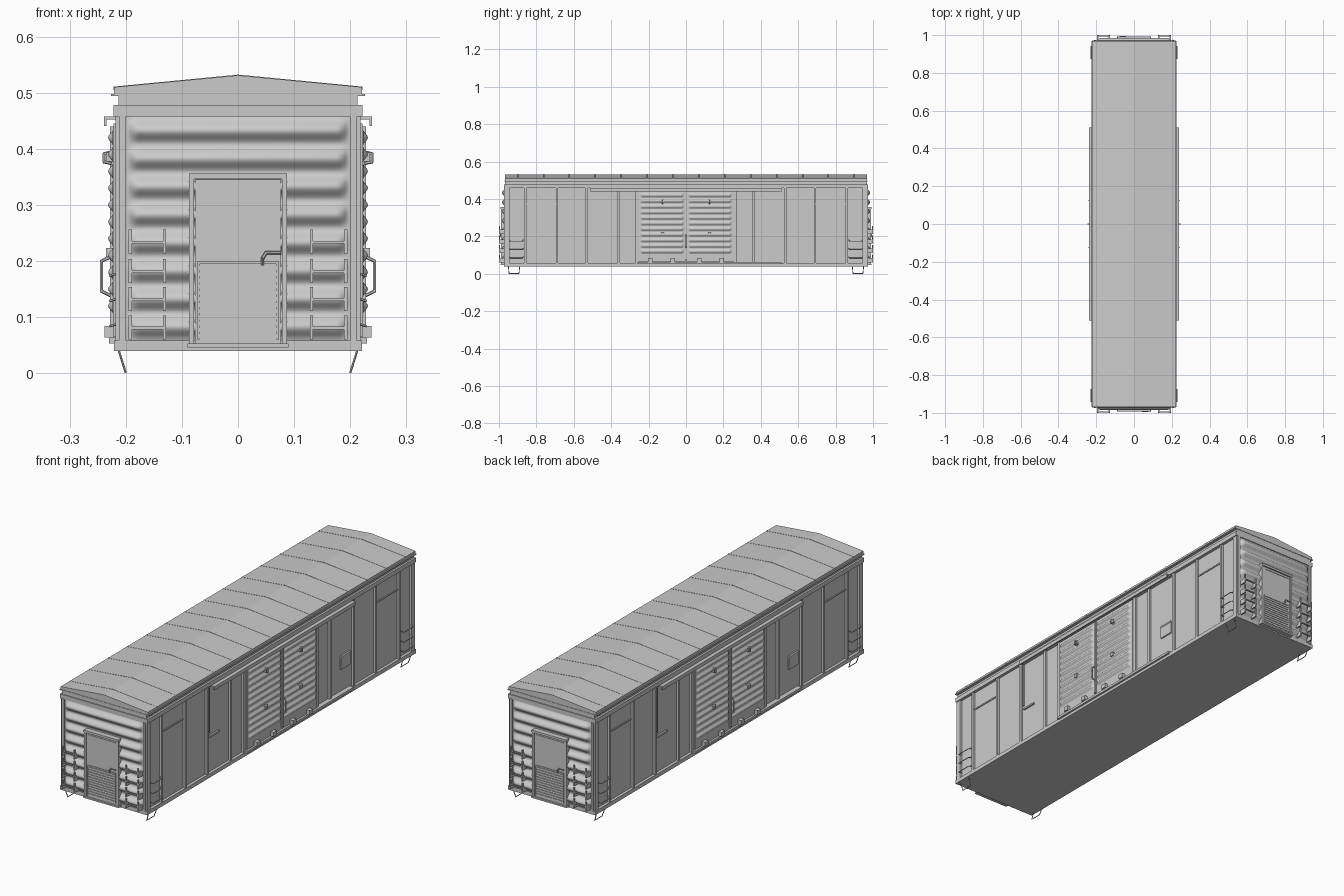
import bpy, bmesh, math
from mathutils import Matrix, Vector

if "Cube" in bpy.data.objects:
    bpy.data.objects.remove(bpy.data.objects["Cube"])

half = []  # parts repeated by a half turn about z


def finish(name, bm, twin, smooth=False):
    me = bpy.data.meshes.new(name)
    bm.to_mesh(me)
    bm.free()
    for p in me.polygons:
        p.use_smooth = smooth
    ob = bpy.data.objects.new(name, me)
    bpy.context.collection.objects.link(ob)
    if twin:
        half.append(ob)
    return ob


def boxes(name, items, twin=True):
    """Each item is (x0, x1, y0, y1, z0, z1)."""
    bm = bmesh.new()
    for x0, x1, y0, y1, z0, z1 in items:
        m = (Matrix.Translation(((x0 + x1) / 2, (y0 + y1) / 2, (z0 + z1) / 2))
             @ Matrix.Diagonal((x1 - x0, y1 - y0, z1 - z0, 1)))
        bmesh.ops.create_cube(bm, size=1, matrix=m)
    return finish(name, bm, twin)


def gable(name, w, z_low, z_eave, z_ridge, spans):
    bm = bmesh.new()
    for y0, y1 in spans:
        prof = [(-w, z_low), (w, z_low), (w, z_eave), (0, z_ridge), (-w, z_eave)]
        f = bm.faces.new([bm.verts.new((x, y0, z)) for x, z in prof])
        r = bmesh.ops.extrude_face_region(bm, geom=[f])
        vs = [v for v in r["geom"] if isinstance(v, bmesh.types.BMVert)]
        bmesh.ops.translate(bm, verts=vs, vec=(0, y1 - y0, 0))
    bmesh.ops.recalc_face_normals(bm, faces=bm.faces)
    return finish(name, bm, False)


def corrugated(name, u0, u1, z0, z1, n, depth, margin, taper, place, steps=10):
    """Pressed sheet with n rounded horizontal ribs that fade out at both ends."""
    left = [u0, u0 + margin] + [u0 + margin + taper * k / 4 for k in range(1, 5)]
    us = left + [u0 + u1 - u for u in reversed(left)]
    fade = [0, 0] + [math.sin(k * math.pi / 8) for k in range(1, 5)]
    fade += fade[::-1]
    bm = bmesh.new()
    rows = []
    for j in range(n * steps + 1):
        z = z0 + (z1 - z0) * j / (n * steps)
        d = depth * (0.5 - 0.5 * math.cos(2 * math.pi * j / steps))
        rows.append([bm.verts.new(place(u, z, d * f)) for u, f in zip(us, fade)])
    for a, b in zip(rows, rows[1:]):
        for i in range(len(us) - 1):
            bm.faces.new((a[i], a[i + 1], b[i + 1], b[i]))
    return finish(name, bm, True, True)


def rods(name, paths, r=0.002):
    """Thin six-sided bars along point paths."""
    bm = bmesh.new()
    for pts in paths:
        for p, q in zip(pts, pts[1:]):
            p, q = Vector(p), Vector(q)
            m = (Matrix.Translation((p + q) / 2)
                 @ (q - p).to_track_quat('Z', 'Y').to_matrix().to_4x4())
            bmesh.ops.create_cone(bm, cap_ends=True, segments=6, radius1=r, radius2=r,
                                  depth=(q - p).length + r, matrix=m)
    return finish(name, bm, True)


# Body shell, sill and rails
boxes("body", [(-.208, .208, -.966, .966, .045, .465)], False)
boxes("floor_sill", [(-.221, .221, -.972, .972, .04, .058)], False)
boxes("top_rail", [(-.222, .222, -.972, .972, .458, .478)], False)
boxes("eave_board", [(-.213, .213, -.968, .968, .478, .496)], False)

# Roof with lip and cross seams
boxes("roof_lip", [(-.226, .226, -.970, .970, .494, .498)], False)
gable("roof", .221, .497, .510, .531, [(-.968, .968)])
gable("roof_seams", .2215, .505, .5108, .5322,
      [(y - .004, y + .004) for y in (-.9 + 1.8 * k / 13 for k in range(14))])

# Ribbed end wall and corner posts
corrugated("end_wall", -.2, .2, .058, .458, 8, .017, .003, .022,
           lambda u, z, d: (u, -.968 - d, z))
boxes("corner_posts", [b for s in (-1, 1) for b in (
    (s * .206 - .006, s * .206 + .006, -.974, -.955, .056, .46),
    (s * .214 - .004, s * .214 + .004, -.968, -.945, .056, .46))])

# End door with frame, slats and handle
boxes("end_door", [(-.077, .077, -.986, -.965, .052, .345)])
boxes("end_door_frame", [(-.087, -.078, -.990, -.965, .05, .35),
                         (.078, .087, -.990, -.965, .05, .35),
                         (-.087, .087, -.992, -.965, .346, .356),
                         (-.09, .09, -.993, -.965, .046, .053)])
boxes("end_door_panel_rims", [(-.073, -.069, -.988, -.98, .20, .338),
                              (.069, .073, -.988, -.98, .20, .338),
                              (-.073, .073, -.988, -.98, .334, .338),
                              (-.073, .073, -.989, -.98, .195, .199),
                              (-.073, -.069, -.989, -.98, .06, .195),
                              (.069, .073, -.989, -.98, .06, .195)])
boxes("end_door_slats", [(-.069, .069, -.9885, -.98, z, z + .007)
                         for z in (.063 + .011 * k for k in range(12))])
rods("end_door_handle", [[(.044, -.987, .195), (.044, -.993, .205),
                          (.05, -.993, .215), (.075, -.993, .215)]], .003)

# End ladders
ladder = []
for z in (.08, .131, .181, .233):
    for s in (-1, 1):
        ladder.append((s * .162 - .034, s * .162 + .034, -.998, -.993, z - .002, z + .003))
        for x in (.131, .192):
            ladder.append((s * x - .003, s * x + .003, -1.0, -.968, z - .02, z + .003))
            ladder.append((s * x - .003, s * x + .003, -1.0, -.994, z + .003, z + .023))
boxes("end_ladders", ladder)

# Side posts and panel strips
posts = []
for s in (-1, 1):
    for y, w in ((.262, .008), (.36, .006), (.53, .006), (.69, .006), (.86, .006), (.952, .008)):
        posts.append((.2, .218, s * y - w, s * y + w, .056, .46))
    posts.append((.2, .212, s * .775 - .085, s * .775 + .085, .370, .376))
    posts.append((.2, .216, s * .475 - .035, s * .475 + .035, .218, .225))
posts += [(.2, .214, .44, .51, .165, .222), (.2, .215, -.516, -.51, .24, .45)]
boxes("side_posts", posts)

# Sliding side doors with ribs
boxes("side_door_slabs", [(.2, .222, -.253, -.003, .065, .445),
                          (.2, .222, .003, .253, .065, .445)])
for side, a, b in (("rear", .005, .251), ("fore", -.251, -.005)):
    corrugated("side_door_ribs_" + side, a, b, .105, .435, 11, .009, .008, .012,
               lambda u, z, d: (.2225 + d, u, z), 8)

# Door tracks, rollers and locking hardware
boxes("door_tracks", [(.2, .239, -.51, .51, .452, .458), (.234, .239, -.51, .51, .441, .456),
                      (.2, .230, -.26, .51, .053, .064)])
boxes("door_hardware",
      [(.22, .238, y - .012, y + .012, .064, .084) for y in (-.19, -.07, .07, .19)]
      + [(.22, .235, y - .008, y + .008, z - .008, z + .008)
         for y in (-.125, .125) for z in (.215, .385)]
      + [(.22, .228, -.006, .006, .075, .44)])
rods("door_handles", [[(.226, 0, .138), (.243, 0, .146), (.243, 0, .2), (.226, 0, .208)]]
     + [[(.226, y, .374), (.239, y, .377), (.239, y, .391), (.226, y, .394)]
        for y in (-.125, .125)], .003)

# Side grab irons
rods("side_grabs", [[(.208, s * .945, z), (.228, s * .94, z - .006),
                     (.228, s * .875, z - .006), (.208, s * .87, z)]
                    for s in (-1, 1) for z in (.09, .135, .18)], .0022)

# Corner stirrup steps
rods("stirrup_steps", [[(.213, s * .95, .042), (.2005, s * .946, .002),
                        (.2005, s * .893, .002), (.213, s * .889, .042)]
                       for s in (-1, 1)], .002)

# Repeat one end and one side by a half turn
turn = Matrix.Rotation(math.pi, 4, 'Z')
for ob in half:
    twin = ob.copy()
    twin.name = ob.name + "_opposite"
    twin.matrix_world = turn @ ob.matrix_world
    bpy.context.collection.objects.link(twin)
